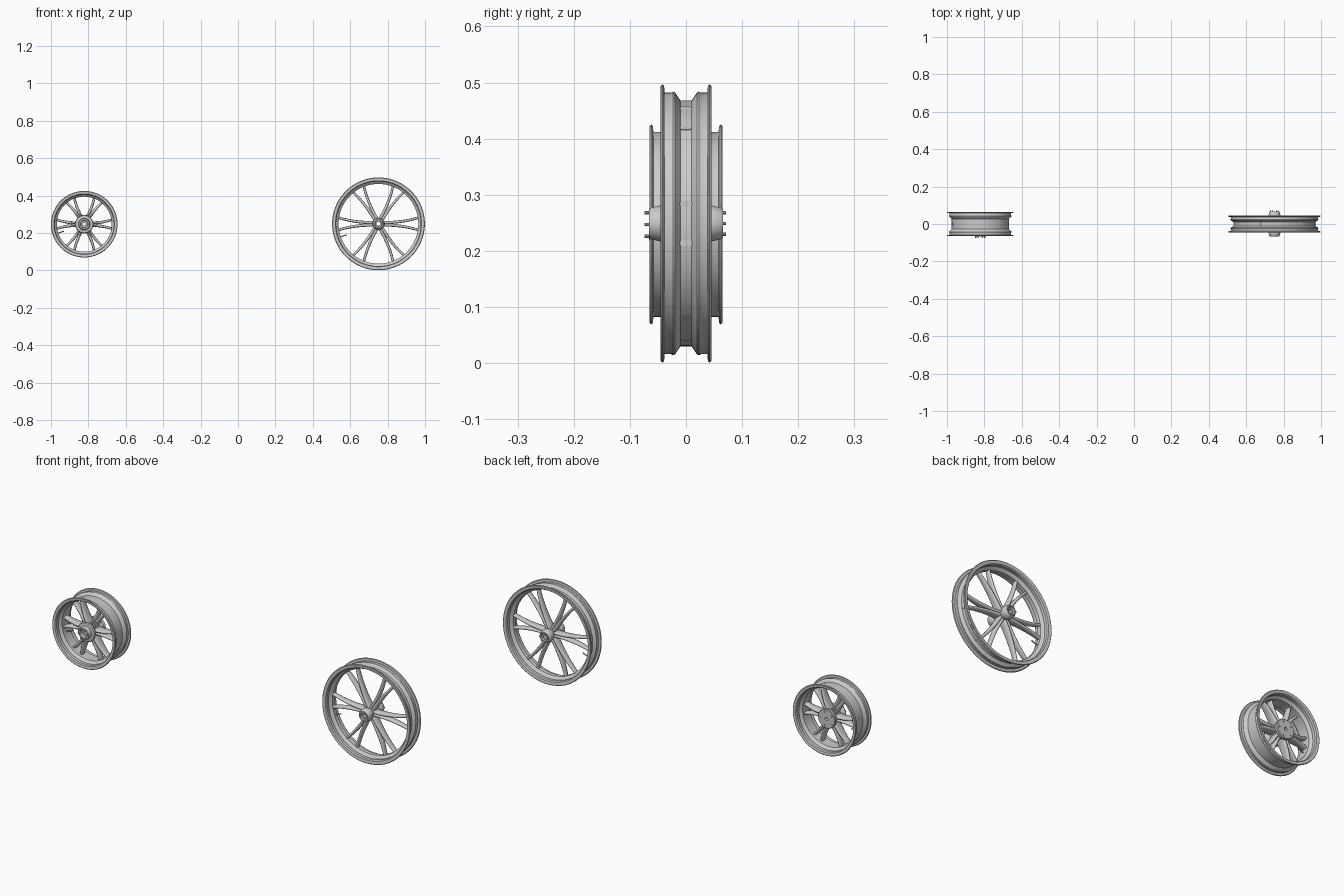
import bpy
import bmesh
from math import cos, sin, pi, radians
from mathutils import Vector

cube = bpy.data.objects.get("Cube")
if cube:
    bpy.data.objects.remove(cube)

metal = bpy.data.materials.new("brushed grey metal")
metal.use_nodes = True
grey = (0.6, 0.6, 0.6, 1)
metal.diffuse_color = grey
metal.node_tree.nodes["Principled BSDF"].inputs["Base Color"].default_value = grey


def finish(name, bm, centre, angle=35):
    """Turn a bmesh into a smooth shaded object."""
    bmesh.ops.recalc_face_normals(bm, faces=bm.faces)
    mesh = bpy.data.meshes.new(name)
    bm.to_mesh(mesh)
    bm.free()
    mesh.materials.append(metal)
    obj = bpy.data.objects.new(name, mesh)
    obj.location = centre
    bpy.context.collection.objects.link(obj)
    bpy.ops.object.select_all(action='DESELECT')
    obj.select_set(True)
    bpy.context.view_layer.objects.active = obj
    bpy.ops.object.shade_smooth_by_angle(angle=radians(angle))
    return obj


def bridge(bm, rings, loop=False):
    """Join successive rings of vertices with quads."""
    count = len(rings[0])
    pairs = list(zip(rings, rings[1:] + rings[:1]))
    for a, b in pairs if loop else pairs[:-1]:
        for i in range(count):
            j = (i + 1) % count
            bm.faces.new((a[i], a[j], b[j], b[i]))


def lathe(name, profile, centre, steps=96, closed=True):
    """Spin (y, radius) points about the axle; open profiles get end caps."""
    bm = bmesh.new()
    rings = [[bm.verts.new((r * cos(2 * pi * i / steps), y, r * sin(2 * pi * i / steps)))
              for i in range(steps)] for y, r in profile]
    bridge(bm, rings, closed)
    if not closed:
        bm.faces.new(rings[0])
        bm.faces.new(rings[-1])
    return finish(name, bm, centre)


def add_arm(bm, stations, angle, side):
    """One curved spoke arm: stations are (radius, offset, half width, half depth)."""
    out = Vector((cos(angle), 0, sin(angle)))
    across = Vector((-sin(angle), 0, cos(angle))) * side
    rings = []
    for r, offset, width, depth in stations:
        ring = []
        for k in range(12):
            a = 2 * pi * k / 12
            u = abs(cos(a)) ** 0.7 * (1 if cos(a) > 0 else -1)
            v = abs(sin(a)) ** 0.7 * (1 if sin(a) > 0 else -1)
            p = out * r + across * (offset + width * u) + Vector((0, depth * v, 0))
            ring.append(bm.verts.new(p))
        rings.append(ring)
    bridge(bm, rings)
    bm.faces.new(rings[0])
    bm.faces.new(rings[-1])


def spokes(name, hub_r, rim_r, spread, width, depth, centre):
    """Six forked spokes whose paired arms diverge toward the rim."""
    stations = []
    for i in range(9):
        t = i / 8
        stations.append((hub_r + (rim_r - hub_r) * t,
                         width * 0.75 + (spread - width * 0.75) * t ** 2.2,
                         width * (1 - 0.2 * t),
                         depth * (1 - 0.45 * t)))
    bm = bmesh.new()
    for k in range(6):
        for side in (-1, 1):
            add_arm(bm, stations, k * pi / 3, side)
    return finish(name, bm, centre, 50)


def rim(name, radius, half, bead, drop, hump_y, drop_y, centre):
    """Drop-centre rim with rounded lips, mirrored across its middle."""
    outer = [(half - 0.007, bead), (half - 0.006, radius - 0.003),
             (half - 0.003, radius), (half, radius - 0.003)]
    inner = [(half - 0.002, bead - 0.003), (half - 0.008, bead - 0.007),
             (hump_y, bead - 0.006), (drop_y, drop - 0.006)]
    top = [(drop_y, drop), (hump_y - 0.001, bead + 0.001),
           (hump_y + 0.002, bead + 0.002), (hump_y + 0.006, bead)] + outer
    right = top + inner
    left = [(-y, r) for y, r in reversed(right)]
    return lathe(name, right + left, centre)


def cylinders(name, spots, radius, length, axis, centre):
    """Small pins, one at each spot, along an axis."""
    bm = bmesh.new()
    turn = Vector((0, 0, 1)).rotation_difference(Vector(axis)).to_matrix().to_4x4()
    for spot in spots:
        turn.translation = spot
        bmesh.ops.create_cone(bm, cap_ends=True, segments=10, radius1=radius,
                              radius2=radius, depth=length, matrix=turn)
    return finish(name, bm, centre)


def ring_spots(count, radius, y):
    return [Vector((radius * cos(2 * pi * i / count), y, radius * sin(2 * pi * i / count)))
            for i in range(count)]


def valve(name, r, centre):
    a = radians(199)
    d = Vector((cos(a), 0, sin(a)))
    cylinders(name, [d * r], 0.003, 0.04, d, centre)


# Large narrow wheel
big = (0.751, 0, 0.249)
rim("large_rim", 0.248, 0.045, 0.233, 0.219, 0.021, 0.010, big)
spokes("large_spokes", 0.022, 0.217, 0.034, 0.0085, 0.021, big)
lathe("large_hub", [(-0.058, 0.010), (-0.058, 0.017), (-0.066, 0.019), (-0.066, 0.025),
                    (-0.062, 0.028), (-0.046, 0.032), (-0.034, 0.031), (-0.022, 0.025),
                    (0.022, 0.025), (0.034, 0.031), (0.046, 0.032), (0.062, 0.028),
                    (0.066, 0.025), (0.066, 0.019), (0.058, 0.017), (0.058, 0.010)], big, 48)
cylinders("large_hub_bolts", ring_spots(6, 0.022, 0.067), 0.003, 0.009, (0, 1, 0), big)
valve("large_valve", 0.200, big)

# Small wide wheel
small = (-0.822, 0, 0.247)
rim("small_rim", 0.178, 0.065, 0.165, 0.153, 0.040, 0.028, small)
spokes("small_spokes", 0.030, 0.150, 0.025, 0.0085, 0.028, small)
lathe("small_hub", [(-0.050, 0.008), (-0.050, 0.018), (-0.066, 0.020), (-0.066, 0.028),
                    (-0.060, 0.031), (-0.048, 0.032), (-0.046, 0.046), (-0.040, 0.049),
                    (-0.032, 0.045), (-0.024, 0.034), (0.022, 0.034), (0.030, 0.047),
                    (0.044, 0.049), (0.047, 0.046), (0.047, 0.008)], small, 48)
cylinders("small_hub_bolts", ring_spots(6, 0.024, -0.069), 0.003, 0.010, (0, 1, 0), small)
cylinders("small_flange_bolts", ring_spots(5, 0.036, 0.047), 0.004, 0.006, (0, 1, 0), small)
valve("small_valve", 0.134, small)
